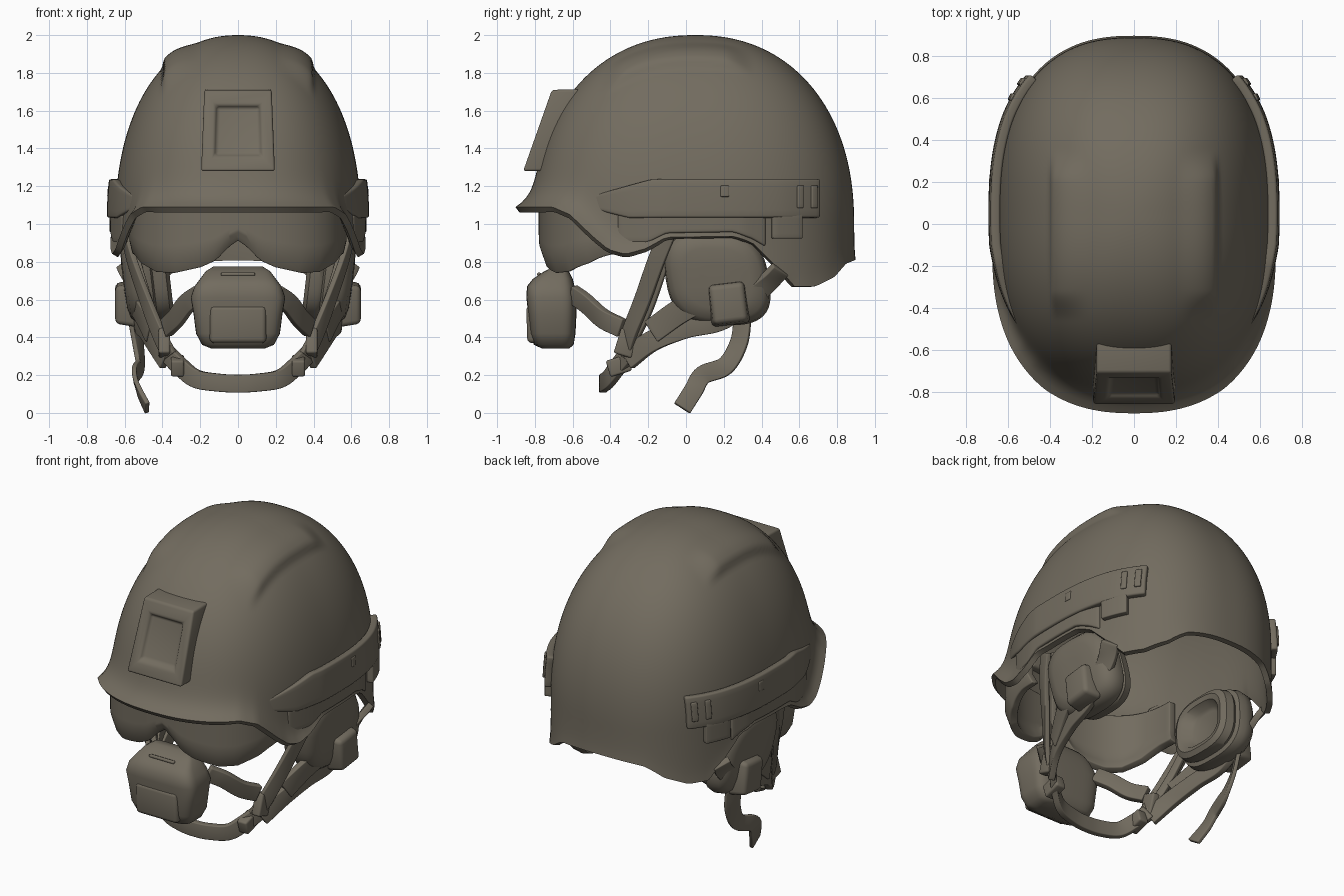
import bpy, bmesh, math
from mathutils import Vector

if "Cube" in bpy.data.objects:
    bpy.data.objects.remove(bpy.data.objects["Cube"])

mat = bpy.data.materials.new("olive_drab")
mat.diffuse_color = (0.17, 0.15, 0.115, 1)
mat.use_nodes = True
mat.node_tree.nodes["Principled BSDF"].inputs["Base Color"].default_value = mat.diffuse_color


def finish(name, verts, faces, solid=0, offset=0, bevel=0, mirror=False, angle=40, fix=False):
    me = bpy.data.meshes.new(name)
    me.from_pydata([tuple(v) for v in verts], [], faces)
    if fix:
        bm = bmesh.new()
        bm.from_mesh(me)
        bmesh.ops.recalc_face_normals(bm, faces=bm.faces)
        bm.to_mesh(me)
        bm.free()
    me.materials.append(mat)
    ob = bpy.data.objects.new(name, me)
    bpy.context.collection.objects.link(ob)
    if solid:
        m = ob.modifiers.new("solid", 'SOLIDIFY')
        m.thickness, m.offset = solid, offset
    if bevel:
        m = ob.modifiers.new("bevel", 'BEVEL')
        m.width, m.segments = bevel, 3
    if mirror:
        ob.modifiers.new("mirror", 'MIRROR')
    bpy.ops.object.select_all(action='DESELECT')
    ob.select_set(True)
    bpy.context.view_layer.objects.active = ob
    bpy.ops.object.convert(target='MESH')
    bpy.ops.object.shade_smooth_by_angle(angle=math.radians(angle))


def lerp(table, x):
    if x <= table[0][0]:
        return table[0][1]
    for (a, b), (c, d) in zip(table, table[1:]):
        if x <= c:
            return b + (d - b) * (x - a) / (c - a)
    return table[-1][1]


def grid(rows, closed=False):
    n = len(rows[0])
    f = []
    for j in range(len(rows) - 1):
        for i in range(n if closed else n - 1):
            k = (i + 1) % n
            f.append((j * n + i, j * n + k, (j + 1) * n + k, (j + 1) * n + i))
    return [v for r in rows for v in r], f


def loft(name, rings, **kw):
    v, f = grid(rings, True)
    n = len(rings[0])
    f += [tuple(range(n))[::-1], tuple(range(len(v) - n, len(v)))]
    finish(name, v, f, fix=True, **kw)


def oval(n, count):
    out = []
    for i in range(count):
        a = 2 * math.pi * i / count
        c, s = math.cos(a), math.sin(a)
        out.append((math.copysign(abs(c) ** (2 / n), c), math.copysign(abs(s) ** (2 / n), s)))
    return out


# helmet shell: superellipse dome with a wavy lower rim, flared brim and two raised ridges
N, CY = 2.45, 0.05
RIM = [(-.64, 1.09), (-.56, 1.05), (-.45, .93), (-.38, .865), (-.3, .84), (-.2, .87), (-.1, .93),
       (.25, .935), (.35, .9), (.42, .83), (.5, .75), (.57, .67), (.68, .67), (.78, .72), (.84, .79), (.89, .81)]


def size(z):
    return (1 - min(1, max(0, z - 1)) ** 2.2) ** (1 / 2.2)


def smooth(a, b, x):
    t = min(1, max(0, (x - a) / (b - a)))
    return t * t * (3 - 2 * t)


rows = []
cols = oval(N, 192)
R = 60
for j in range(R):
    row = []
    for cx, cy in cols:
        ly = .84 if cy > 0 else .86
        zb = lerp(RIM, CY + ly * cy)
        z = zb + (2 - zb) * math.sin(j / R * math.pi / 2)
        p = Vector((.65 * size(z) * cx, CY + ly * size(z) * cy, z))
        front = min(1, max(0, -cy * 1.25 - .1))
        flare = (.02 + .075 * front) * math.exp(-(z - zb) / .06) * (1 if cy < .3 else .4)
        p += Vector((cx * .9, cy, 0)).normalized() * flare
        ax = abs(p.x)
        ridge = smooth(.2, .35, ax) * (1 - smooth(.365, .41, ax))
        ridge *= smooth(-.46, -.32, p.y) * (1 - smooth(.2, .36, p.y)) * smooth(1.55, 1.65, z)
        p += Vector((p.x, 0, .45)).normalized() * .03 * ridge
        row.append(p)
    rows.append(row)
v, f = grid(rows, True)
n = len(cols)
v.append(Vector((0, CY, 2)))
f += [(len(v) - 1 - n + i, len(v) - 1 - n + (i + 1) % n, len(v) - 1) for i in range(n)]
finish("helmet_shell", v, f, solid=.035, offset=-1)


# pieces that hug the side of the shell; they sink into it towards the front
def side_point(y, z, off):
    ly = .84 if y > CY else .86
    w = .65 * size(z)
    d = abs(y - CY) / (ly * size(z))
    x = w * (1 - d ** N) ** (1 / N)
    g = Vector(((x / w) ** (N - 1) / .65, math.copysign(d ** (N - 1) / ly, y - CY), .12)).normalized()
    return Vector((x, y, z)) + g * off


def side_patch(name, y0, y1, low, high, off, thick, bevel=.006):
    count = max(2, int((y1 - y0) / .025))
    rr = []
    for k in range(6):
        row = []
        for i in range(count + 1):
            y = y0 + (y1 - y0) * i / count
            a, b = lerp(low, y), lerp(high, y)
            row.append(side_point(y, a + (b - a) * k / 5, lerp(off, y)))
        rr.append(row)
    v, f = grid(rr)
    finish(name, v, f, solid=thick, offset=-1, mirror=True, bevel=bevel)


RAIL = [(-.5, .0), (-.3, .025), (-.1, .045), (.5, .045), (.69, .038)]
side_patch("side_rail", -.5, .69, [(-.5, 1.08), (-.3, 1.03), (.3, 1.03), (.69, 1.03)],
           [(-.5, 1.15), (-.18, 1.235), (.69, 1.235)], RAIL, .045, .012)
side_patch("rail_lower_panel", -.36, .42, [(-.36, .9), (-.2, .9), (-.1, .95), (.25, .955), (.35, .92), (.42, .88)],
           [(-.36, 1.06), (.42, 1.06)], [(-.36, .01), (-.15, .03), (.3, .03), (.42, .012)], .035, .01)
for nm, y0, y1, z0, z1, o in [("rail_tab", .45, .6, .92, 1.05, .042), ("rail_clip_front", .57, .6, 1.08, 1.2, .052),
                              ("rail_clip_rear", .64, .67, 1.08, 1.2, .05), ("rail_button", .18, .225, 1.14, 1.2, .05)]:
    side_patch(nm, y0, y1, [(0, z0)], [(0, z1)], [(0, o)], .04)

# front mount: sloping rounded block with recessed face
v = [(-.195, -.862, 1.28), (.195, -.862, 1.28), (.178, -.71, 1.71), (-.178, -.71, 1.71),
     (-.195, -.70, 1.28), (.195, -.70, 1.28), (.178, -.5, 1.715), (-.178, -.5, 1.715)]
v += [(-.13, -.835, 1.355), (.13, -.835, 1.355), (.122, -.738, 1.63), (-.122, -.738, 1.63)]
v += [(-.115, -.805, 1.37), (.115, -.805, 1.37), (.107, -.714, 1.615), (-.107, -.714, 1.615)]
f = [(4, 7, 6, 5), (0, 4, 5, 1), (1, 5, 6, 2), (2, 6, 7, 3), (3, 7, 4, 0), (12, 13, 14, 15)]
for a, b in ((0, 8), (8, 12)):
    f += [(a + i, a + (i + 1) % 4, b + (i + 1) % 4, b + i) for i in range(4)]
finish("front_mount", v, f, bevel=.02, fix=True)

# goggles: wrapped lens with a nose notch
LOW = [(0, .91), (.05, .875), (.12, .805), (.2, .77), (.35, .738), (.45, .745), (.53, .79), (.57, .84)]
rr = []
for k in range(9):
    row = []
    for i in range(81):
        a = math.pi * (i / 80 - .5)
        c, s = math.cos(a), math.sin(a)
        x = .575 * math.copysign(abs(s) ** .8, s)
        y = -.3 - .48 * max(0, c) ** .8
        z0 = lerp(LOW, abs(x))
        t = k / 8
        tuck = .03 * (1 - smooth(0, .25, t))
        row.append((x * (1 - tuck), y + tuck, z0 + (1.13 - z0) * t))
    rr.append(row)
v, f = grid(rr)
finish("goggles", v, f, solid=.05, offset=-1, bevel=.008)

# face mask: rounded block with a raised lower plate
MASK = [(.34, .14, -.76, -.62), (.36, .19, -.805, -.595), (.42, .222, -.825, -.585), (.52, .235, -.835, -.58),
        (.61, .25, -.845, -.58), (.67, .23, -.842, -.59), (.71, .2, -.81, -.6), (.75, .17, -.75, -.62), (.775, .13, -.7, -.64)]
sec = oval(4.5, 48)
loft("face_mask", [[(hx * a, (y0 + y1) / 2 + (y1 - y0) / 2 * b, z) for a, b in sec] for z, hx, y0, y1 in MASK], angle=60)


def box(name, c, h, tilt=0, bevel=.02, mirror=True, taper=1):
    v = []
    for x in (-1, 1):
        for y in (-1, 1):
            for z in (-1, 1):
                k = taper if x > 0 else 1
                py, pz = y * h[1] * k, z * h[2] * k
                v.append((c[0] + x * h[0], c[1] + py * math.cos(tilt) - pz * math.sin(tilt),
                          c[2] + py * math.sin(tilt) + pz * math.cos(tilt)))
    f = [(0, 1, 3, 2), (4, 6, 7, 5), (0, 4, 5, 1), (2, 3, 7, 6), (0, 2, 6, 4), (1, 5, 7, 3)]
    finish(name, v, f, bevel=bevel, mirror=mirror, fix=True)


box("mask_plate", (0, -.805, .47), (.15, .038, .1), tilt=.03, bevel=.025, mirror=False)
box("mask_top_rib", (0, -.76, .725), (.09, .03, .01), tilt=-.45, bevel=.008, mirror=False)

# ear cups with dished pads on the inner side, and an outer battery box
CUP = [(.43, .4), (.415, .5), (.37, .62), (.36, .75), (.38, .88), (.43, .92), (.45, .88), (.46, .98),
       (.5, 1.02), (.555, .99), (.59, .87), (.605, .65), (.61, .3)]
sec = oval(2.9, 48)
loft("ear_cup", [[(x + .12 * (k * b * .24), .165 + .268 * k * a - .04 * k * b, .713 + .245 * k * b)
                  for a, b in sec] for x, k in CUP], mirror=True)
box("ear_cup_box", (.59, .225, .58), (.06, .105, .118), tilt=.12, bevel=.025, taper=.85)


# straps: flat ribbons along smooth paths, facing outward from the middle
def strap(name, pts, width, thick=.03, mirror=True):
    P = [Vector(p) for p in pts]
    P = [2 * P[0] - P[1]] + P + [2 * P[-1] - P[-2]]
    path = []
    for i in range(1, len(P) - 2):
        a, b, c, d = P[i - 1:i + 3]
        for k in range(8):
            t = k / 8
            path.append(.5 * (2 * b + (c - a) * t + (2 * a - 5 * b + 4 * c - d) * t * t + (3 * b - a - 3 * c + d) * t ** 3))
    path.append(P[-2])
    left, mid, right = [], [], []
    for i, p in enumerate(path):
        t = path[min(i + 1, len(path) - 1)] - path[max(i - 1, 0)]
        w = t.cross(Vector((p.x, p.y, 0))).normalized() * width / 2
        left.append(p - w)
        mid.append(p)
        right.append(p + w)
    v, f = grid([left, mid, right])
    finish(name, v, f, solid=thick, mirror=mirror, bevel=.006)


strap("front_strap", [(.6, -.1, .95), (.56, -.16, .8), (.49, -.23, .6), (.42, -.3, .42), (.36, -.33, .3)], .09)
strap("inner_strap", [(.57, -.07, .95), (.52, -.13, .75), (.46, -.2, .55), (.4, -.28, .38)], .05)
strap("rear_strap", [(.6, .5, .76), (.56, .4, .66), (.54, .2, .5), (.5, 0, .45), (.45, -.18, .38), (.38, -.31, .28)], .11, .04)
strap("strap_web", [(.55, .04, .58), (.51, -.06, .52), (.46, -.18, .43)], .13, .04)
strap("mask_strap", [(.2, -.6, .63), (.27, -.53, .58), (.33, -.44, .5), (.38, -.34, .45)], .1, .045)
strap("chin_strap", [(.37, -.31, .31), (.3, -.365, .24), (.22, -.41, .18), (.1, -.435, .16), (0, -.44, .155),
                     (-.1, -.435, .16), (-.22, -.41, .18), (-.3, -.365, .24), (-.37, -.31, .31)], .095, .04, False)
strap("loose_strap", [(-.55, .3, .5), (-.53, .28, .37), (-.52, .21, .25), (-.545, .09, .2),
                      (-.525, .04, .12), (-.48, -.02, .025)], .1, .025, False)
box("strap_buckle", (.39, -.315, .37), (.03, .05, .07), tilt=-.3, bevel=.012)
box("chin_buckle", (.32, -.355, .25), (.035, .06, .045), tilt=.3, bevel=.012)
